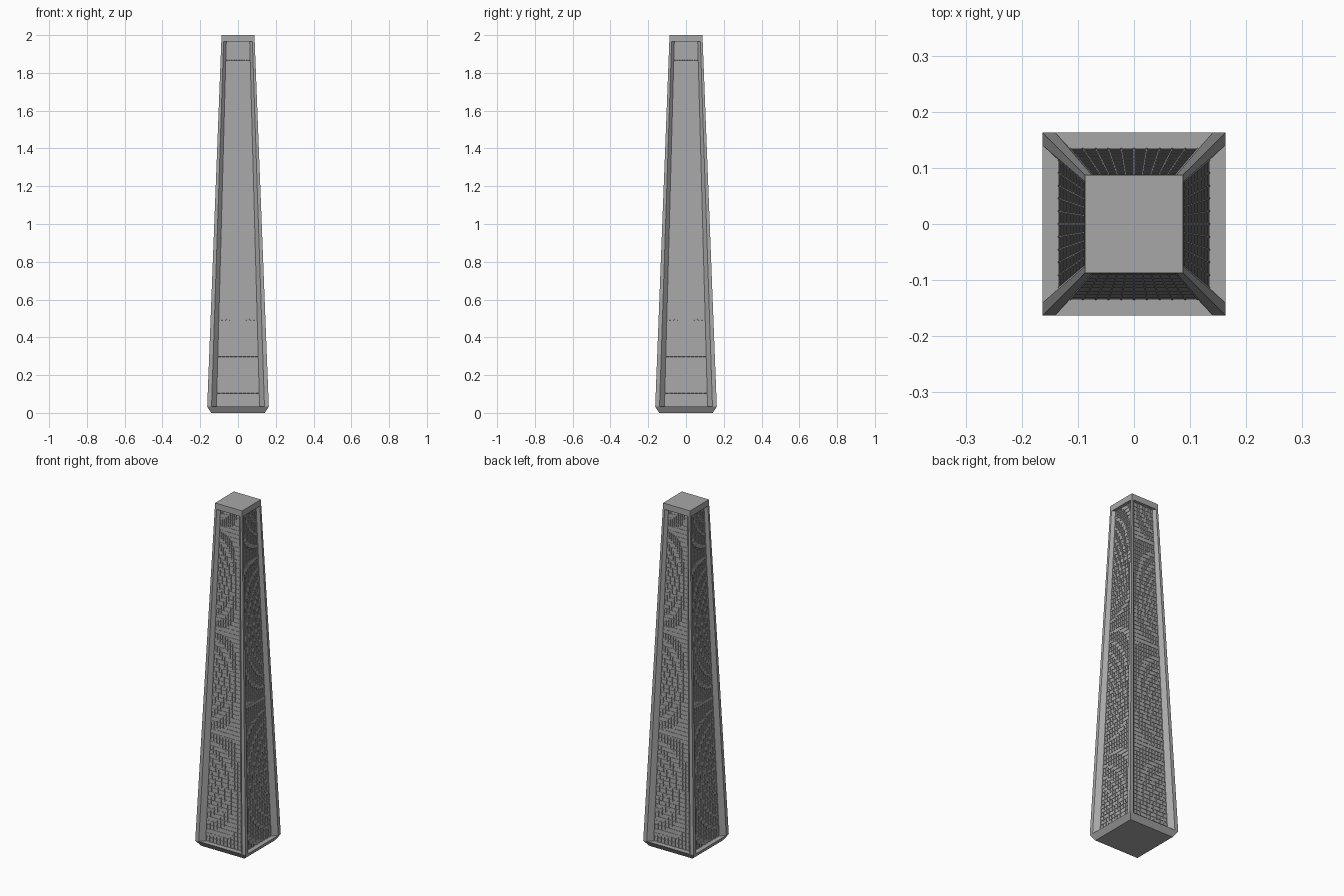
import bpy, bmesh
from math import pi
from mathutils import Matrix

if "Cube" in bpy.data.objects:
    bpy.data.objects.remove(bpy.data.objects["Cube"])

BASE_Z, CAP_Z, TOP_Z = 0.033, 1.965, 2.0
LOW, HIGH = 0.163, 0.0885
WIDE, DEEP = 0.70, 0.83          # panel half width and depth, relative to the shaft
COLS, ROWS = 10, 80              # window grid on each panel

stone = bpy.data.materials.new("dark_grey")
stone.diffuse_color = (0.39, 0.39, 0.39, 1)
stone.use_nodes = True
stone.node_tree.nodes["Principled BSDF"].inputs["Base Color"].default_value = stone.diffuse_color


def square(s):
    return [(-s, -s), (s, -s), (s, s), (-s, s)]


def notched(s):
    # corner post, bevelled reveal and recessed panel, four times round
    side = [(-1, -1), (-0.86, -1), (-WIDE, -DEEP), (WIDE, -DEEP), (0.86, -1)]
    pts = []
    for _ in range(4):
        pts += [(x * s, y * s) for x, y in side]
        side = [(-y, x) for x, y in side]
    return pts


def finish(name, bm):
    me = bpy.data.meshes.new(name)
    bm.to_mesh(me)
    bm.free()
    me.materials.append(stone)
    bpy.context.collection.objects.link(bpy.data.objects.new(name, me))


def loft(name, rings, skip=()):
    bm = bmesh.new()
    loops = [[bm.verts.new((x, y, z)) for x, y in pts] for pts, z in rings]
    for a, b in zip(loops, loops[1:]):
        n = len(a)
        for i in range(n):
            if i not in skip:
                j = (i + 1) % n
                bm.faces.new((a[i], a[j], b[j], b[i]))
    bm.faces.new(loops[0][::-1])
    bm.faces.new(loops[-1])
    finish(name, bm)


def window_panel(name, angle):
    bm = bmesh.new()
    grid = []
    for r in range(ROWS + 1):
        t = r / ROWS
        s = LOW + (HIGH - LOW) * t
        z = BASE_Z + (CAP_Z - BASE_Z) * t
        grid.append([bm.verts.new((s * WIDE * (2 * c / COLS - 1), -s * DEEP, z))
                     for c in range(COLS + 1)])
    for a, b in zip(grid, grid[1:]):
        for c in range(COLS):
            bm.faces.new((a[c], a[c + 1], b[c + 1], b[c]))
    bm.normal_update()
    panes = bm.faces[:]
    # thin glazing bars, then panes set straight back
    bmesh.ops.inset_individual(bm, faces=panes, thickness=0.002)
    bmesh.ops.inset_individual(bm, faces=panes, thickness=0, depth=-0.0025)
    bm.transform(Matrix.Rotation(angle, 4, 'Z'))
    finish(name, bm)


# base block flaring up from the floor
loft("base", [(square(0.142), 0), (square(LOW), BASE_Z)])
# tapering shaft with corner posts, open where the panels sit
loft("shaft", [(notched(LOW), BASE_Z), (notched(HIGH), CAP_Z)], skip=(2, 7, 12, 17))
# window panels on the four sides
for i, side in enumerate(("front", "right", "back", "left")):
    window_panel(side + "_windows", i * pi / 2)
# square cap
loft("cap", [(square(HIGH), CAP_Z), (square(HIGH - 0.001), TOP_Z)])
